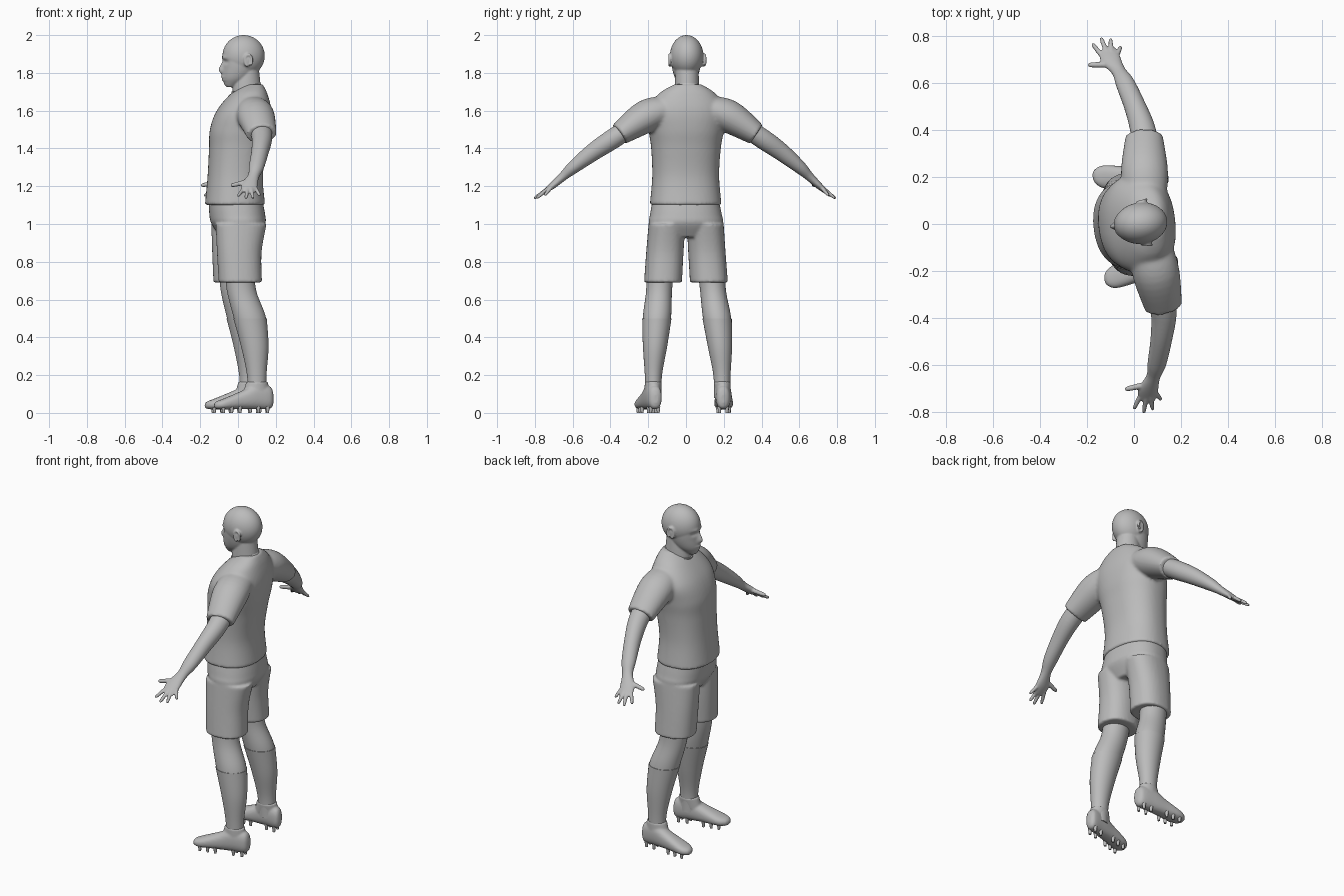
import bpy, bmesh, math
from mathutils import Matrix, Vector

cube = bpy.data.objects.get("Cube")
if cube:
    bpy.data.objects.remove(cube, do_unlink=True)

grey = bpy.data.materials.new("plain_grey")
grey.use_nodes = True
grey.diffuse_color = (0.5, 0.5, 0.5, 1)
grey.node_tree.nodes["Principled BSDF"].inputs["Base Color"].default_value = grey.diffuse_color

TURN = math.radians(6.5)   # whole figure is turned slightly
X, Y, Z = Matrix.Identity(3)
BOTH = (1, -1)


def resample(rows, steps):
    """Smooth Hermite interpolation through the given rows."""
    rows = [Vector(row) for row in rows]
    last = len(rows) - 1
    slopes = [(rows[min(i + 1, last)] - rows[max(i - 1, 0)]) / 2 for i in range(last + 1)]
    out = []
    for i in range(last):
        step = rows[i + 1] - rows[i]
        for k in range(steps):
            t = k / steps
            out.append(rows[i] + step * t * t * (3 - 2 * t)
                       + slopes[i] * t * (1 - t) ** 2 - slopes[i + 1] * t * t * (1 - t))
    return out + [rows[-1]]


def loft(bm, rows, axis=None, ref=X, power=2, sides=(1,), sectors=32, steps=6):
    """Skin rows of (x, y, z, half_u, half_v) with superellipses; sides mirrors over y."""
    rows = resample(rows, steps)
    points = [Vector(row[:3]) for row in rows]
    last = len(points) - 1
    for side in sides:
        rings = []
        for i, row in enumerate(rows):
            tangent = axis or (points[min(i + 1, last)] - points[max(i - 1, 0)]).normalized()
            u = (ref - tangent * ref.dot(tangent)).normalized()
            v = tangent.cross(u)
            ring = []
            for k in range(sectors):
                angle = math.tau * k / sectors
                c, s = [math.copysign(abs(w) ** (2 / power), w)
                        for w in (math.cos(angle), math.sin(angle))]
                p = points[i] + u * c * row[3] + v * s * row[4]
                ring.append(bm.verts.new((p.x, p.y * side, p.z)))
            rings.append(ring)
        for low, high in zip(rings, rings[1:]):
            for k in range(sectors):
                bm.faces.new((low[k], low[k - 1], high[k - 1], high[k]))
        bm.faces.new(rings[0])
        bm.faces.new(rings[-1])


def limb(bm, rows, grow=0, **options):
    """Paired vertical lofts from rows of (z, front, back, inner, outer)."""
    loft(bm, [((front + back) / 2, (inner + outer) / 2, z,
               (back - front) / 2 + grow, (outer - inner) / 2 + grow)
              for z, front, back, inner, outer in rows], axis=Z, sides=BOTH, **options)


def trunk(bm, rows, **options):
    """Central vertical loft from rows of (z, front, back, half_width)."""
    loft(bm, [((front + back) / 2, 0, z, (back - front) / 2, width)
              for z, front, back, width in rows], axis=Z, **options)


def ball(bm, centre, radii):
    shape = Matrix.LocRotScale(Vector(centre), None, Vector(radii))
    bmesh.ops.create_uvsphere(bm, u_segments=96, v_segments=64, radius=1, matrix=shape)


def finish(name, bm, voxel=0, rounds=3, angle=50):
    """Make the object; a voxel size fuses its overlapping pieces and softens the joins."""
    bmesh.ops.recalc_face_normals(bm, faces=bm.faces)
    mesh = bpy.data.meshes.new(name)
    bm.to_mesh(mesh)
    bm.free()
    part = bpy.data.objects.new(name, mesh)
    bpy.context.collection.objects.link(part)
    if voxel:
        fuse = part.modifiers.new("fuse", 'REMESH')
        fuse.mode, fuse.voxel_size = 'VOXEL', voxel
        soften = part.modifiers.new("soften", 'SMOOTH')
        soften.factor, soften.iterations = 0.5, rounds
        graph = bpy.context.evaluated_depsgraph_get()
        mesh = bpy.data.meshes.new_from_object(part.evaluated_get(graph))
        part.modifiers.clear()
        part.data = mesh
    mesh.shade_smooth()
    mesh.set_sharp_from_angle(angle=math.radians(angle))
    mesh.materials.clear()
    mesh.materials.append(grey)
    part.rotation_euler.z = TURN


# Head: cranium and jaw, with the face relief pushed along the facing direction
bm = bmesh.new()
ball(bm, (.03, 0, 1.89), (.112, .088, .11))
trunk(bm, [(1.725, -.06, -.02, .02), (1.77, -.08, .07, .056),
           (1.83, -.08, .1, .075), (1.9, -.08, .1, .08)], sectors=96, steps=20)
relief = {  # side offset, height, side spread, height spread, push
    "nose": (0, 1.815, .014, .02, .022),
    "bridge": (0, 1.84, .01, .02, .01),
    "brow": (.025, 1.88, .025, .01, .006),
    "eye_socket": (.032, 1.858, .015, .01, -.012),
    "eyeball": (.032, 1.858, .008, .006, .006),
    "upper_lip": (0, 1.778, .02, .006, .009),
    "lower_lip": (0, 1.762, .02, .006, .009),
    "chin": (0, 1.74, .02, .01, .006),
}
for vert in bm.verts:
    if vert.co.x < 0:
        across, height = abs(vert.co.y), vert.co.z
        vert.co.x -= sum(push * math.exp(-((across - y) / wide) ** 2 - ((height - z) / tall) ** 2)
                         for y, z, wide, tall, push in relief.values())
trunk(bm, [(1.62, -.02, .13, .065), (1.72, -.03, .122, .065), (1.83, -.01, .11, .06)])
# Ears: inner shell plus curled rim
for side in BOTH:
    ball(bm, (.04, .084 * side, 1.864), (.02, .012, .032))
rim = []
for k in range(12):
    c, s = math.cos(k / 2 - 1), math.sin(k / 2 - 1)
    rim.append((.045 + .019 * c, .094 + .003 * c, 1.866 + .031 * s, .006, .006))
loft(bm, rim, ref=Y, sides=BOTH, sectors=10, steps=3)
finish("head", bm, voxel=.005)

# Shirt: torso fused with short sleeves
bm = bmesh.new()
trunk(bm, [(1.1, -.174, .142, .19), (1.25, -.16, .13, .177), (1.4, -.152, .15, .184),
           (1.5, -.147, .17, .2), (1.6, -.11, .175, .21), (1.69, -.036, .154, .15),
           (1.74, .035, .13, .07)], power=2.3, sectors=48)
loft(bm, [(.06, .1, 1.61, .09, .07), (.07, .22, 1.57, .1, .087),
          (.085, .365, 1.475, .08, .06)], sides=BOTH)
finish("shirt", bm, voxel=.009, rounds=5)

# Collar band, low at the throat
bm = bmesh.new()
loft(bm, [(.052, 0, 1.692, .088, .077), (.042, 0, 1.724, .08, .07)], sectors=40)
finish("collar", bm)

# Shorts: hips fused with two trouser legs
bm = bmesh.new()
trunk(bm, [(.93, -.09, .1, .14), (1, -.138, .142, .194), (1.05, -.15, .142, .19),
           (1.14, -.155, .125, .172)], power=2.3, sectors=48)
limb(bm, [(.69, -.116, .113, .023, .222), (.85, -.124, .112, .014, .21),
          (1, -.13, .14, .006, .198)], power=2.3)
finish("shorts", bm, voxel=.008, rounds=4)

# Legs, and long socks as a thicker skin over the shins
shins = [(.08, .034, .128, .144, .222), (.2, .03, .128, .14, .225),
         (.35, 0, .14, .112, .234), (.5, -.04, .132, .086, .235)]
thighs = [(.65, -.076, .08, .075, .212), (.8, -.09, .07, .06, .21)]
bm = bmesh.new()
limb(bm, shins + thighs)
finish("legs", bm)
bm = bmesh.new()
limb(bm, shins, grow=.003)
finish("socks", bm)

# Arms with palms; the four fingers fan evenly, the thumb stands apart
bm = bmesh.new()
loft(bm, [(.085, .3, 1.515, .06, .05), (.082, .4, 1.45, .054, .053),
          (.06, .5, 1.382, .046, .047), (.03, .6, 1.303, .04, .035),
          (.008, .655, 1.253, .03, .024), (-.02, .71, 1.203, .043, .018),
          (-.028, .752, 1.17, .034, .009)], sides=BOTH)


def finger(base, tip, radius):
    loft(bm, [(*base.lerp(tip, along), radius * size, radius * size) for along, size in
              ((0, 1.1), (.5, 1), (.9, .8), (1, .2))],
         ref=X + Z, sides=BOTH, sectors=14, steps=4)


index_base, index_tip = Vector((-.05, .72, 1.19)), Vector((-.09, .783, 1.147))
little_base, little_tip = Vector((.005, .715, 1.2)), Vector((.03, .757, 1.15))
reach = Vector((0, .035, -.016))
for k in range(4):
    bulge = reach * math.sin(math.pi * k / 3)
    finger(index_base.lerp(little_base, k / 3) + bulge / 2,
           index_tip.lerp(little_tip, k / 3) + bulge, .01)
finger(Vector((-.02, .685, 1.225)), Vector((-.119, .695, 1.203)), .0125)
finish("arms", bm, voxel=.0048, rounds=2, angle=80)


def foot_line(x):
    """Sideways centre of the foot; the toes point slightly outwards."""
    return .2 - x / 8


# Shoes: low uppers from rows of (x, bottom, top, half_width), with an ankle cuff
bm = bmesh.new()
shoe = [(.168, .05, .1, .012), (.15, .022, .14, .034), (.08, .02, .157, .043),
        (0, .02, .118, .046), (-.1, .018, .076, .05), (-.14, .022, .06, .032),
        (-.152, .03, .047, .01)]
loft(bm, [(x, foot_line(x), (bottom + top) / 2, width, (top - bottom) / 2)
          for x, bottom, top, width in shoe], axis=-X, ref=Y, power=2.4, sides=BOTH)
limb(bm, [(.1, .005, .145, .145, .23), (.166, .024, .138, .138, .228)])
finish("shoes", bm, voxel=.006)

# Studs in pairs under heel and forefoot
bm = bmesh.new()
for side in BOTH:
    for x in (.135, .085, -.015, -.06, -.105):
        for gap in BOTH:
            stud = bmesh.ops.create_cone(bm, cap_ends=True, segments=12, radius1=.007,
                                         radius2=.011, depth=.034)
            across = foot_line(x) + gap * (.02 if x > 0 else .03)
            bmesh.ops.translate(bm, verts=stud["verts"], vec=(x, across * side, .017))
finish("studs", bm)
